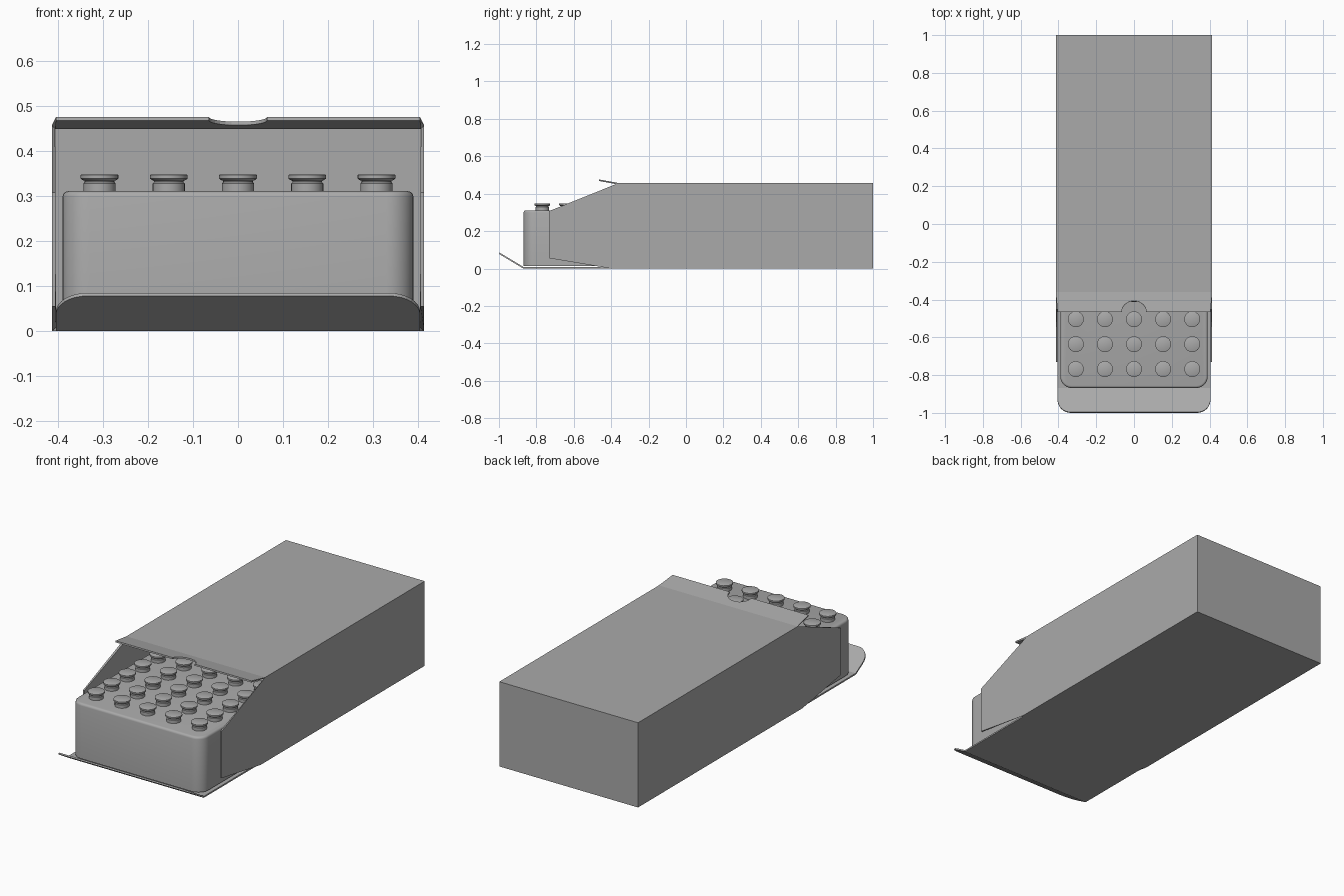
import bpy, bmesh, math
from math import sin, cos, pi, radians

cube = bpy.data.objects.get("Cube")
if cube:
    bpy.data.objects.remove(cube, do_unlink=True)

grey = bpy.data.materials.new("card_grey")
grey.use_nodes = True
grey.diffuse_color = (0.4, 0.4, 0.4, 1)
grey.node_tree.nodes["Principled BSDF"].inputs["Base Color"].default_value = (0.4, 0.4, 0.4, 1)


def finish(bm, name, smooth=True):
    mesh = bpy.data.meshes.new(name)
    bm.to_mesh(mesh)
    bm.free()
    mesh.materials.append(grey)
    if smooth:
        mesh.shade_smooth()
        mesh.set_sharp_from_angle(angle=radians(35))
    return mesh


def place(mesh, name, loc=(0, 0, 0)):
    ob = bpy.data.objects.new(name, mesh)
    ob.location = loc
    bpy.context.collection.objects.link(ob)
    return ob


# Carton: one folded card sheet, given thickness by solidify
W, H, IN = 0.414, 0.457, 0.405      # half width, height, half width of the flaps
TOP_Y, LOW_Y, FOLD_Y = -0.36, -0.40, -0.87
bm = bmesh.new()


def panel(points):
    bm.faces.new([bm.verts.new(p) for p in points])


def mirrored(points):
    """Right-hand points followed by their mirror images in reverse."""
    return points + [(-x, y, z) for x, y, z in reversed(points)]


panel([(W, 1, 0), (W, 1, H), (-W, 1, H), (-W, 1, 0)])                    # back
panel([(W, 1, H), (W, TOP_Y, H), (-W, TOP_Y, H), (-W, 1, H)])            # top
panel(mirrored([(W, 1, 0), (W, LOW_Y, 0), (IN, LOW_Y - 0.015, 0), (IN, FOLD_Y, 0)]))
for s in (-W, W):                                                        # sides
    panel([(s, 1, 0), (s, 1, H), (s, TOP_Y, H), (s, -0.73, 0.308),
           (s, -0.73, 0.055), (s, LOW_Y, 0)])

# Top flap with a thumb notch
tip_y, tip_z = -0.465, 0.476
half = [(W, TOP_Y, H), (IN, tip_y, tip_z)]
for i in range(8):
    a = i * pi / 14 - 0.0
    if a >= pi / 2:
        break
    y = tip_y + 0.058 * sin(a)
    t = (y - TOP_Y) / (tip_y - TOP_Y)
    half.append((0.065 * cos(a), y, H + t * (tip_z - H)))
panel(mirrored(half))

# Raised front flap with rounded corners
r, rise = 0.07, 0.078
half = [(IN, FOLD_Y, 0)]
for i in range(9):
    a = i * pi / 16
    y = -1 + r - r * sin(a)
    half.append((IN - r + r * cos(a), y, rise * (FOLD_Y - y) / (FOLD_Y + 1)))
panel(mirrored(half))

bmesh.ops.remove_doubles(bm, verts=bm.verts, dist=0.0005)
bmesh.ops.recalc_face_normals(bm, faces=bm.faces)
bm.faces.ensure_lookup_table()
if bm.faces[0].normal.y < 0:
    bmesh.ops.reverse_faces(bm, faces=bm.faces)
carton = place(finish(bm, "carton", False), "carton")
solid = carton.modifiers.new("card_thickness", 'SOLIDIFY')
solid.thickness = 0.008
solid.offset = -1
solid.use_even_offset = True

# Tray: rounded block inside the carton
x, y0, y1, z0, z1 = 0.39, -0.868, 0.92, 0.014, 0.311
bm = bmesh.new()
bmesh.ops.create_cube(bm, size=1)
for v in bm.verts:
    v.co = (v.co.x * 2 * x, y0 if v.co.y < 0 else y1, z0 if v.co.z < 0 else z1)
upright = [e for e in bm.edges if abs(e.verts[0].co.z - e.verts[1].co.z) > 0.1]
bmesh.ops.bevel(bm, geom=upright, offset=0.06, segments=8, profile=0.5, affect='EDGES')
rim = [e for e in bm.edges if all(v.co.z > z1 - 0.001 for v in e.verts)]
bmesh.ops.bevel(bm, geom=rim, offset=0.012, segments=3, profile=0.5, affect='EDGES')
place(finish(bm, "tray"), "tray")

# Bottle tops: one turned mesh, repeated in rows
profile = [(0.036, -0.02), (0.036, 0.017), (0.033, 0.020), (0.033, 0.023),
           (0.038, 0.025), (0.042, 0.028), (0.042, 0.036), (0.040, 0.037)]
bm = bmesh.new()
SIDES = 24
rings = [[bm.verts.new((rad * cos(2 * pi * i / SIDES), rad * sin(2 * pi * i / SIDES), z))
          for i in range(SIDES)] for rad, z in profile]
for low, high in zip(rings, rings[1:]):
    for i in range(SIDES):
        j = (i + 1) % SIDES
        bm.faces.new((low[i], low[j], high[j], high[i]))
bm.faces.new(rings[-1])
bm.faces.new(rings[0][::-1])
bottle_top = finish(bm, "bottle_top")
for row in range(13):
    for col in range(-2, 3):
        place(bottle_top, "bottle_top", (col * 0.154, -0.768 + row * 0.132, z1))
